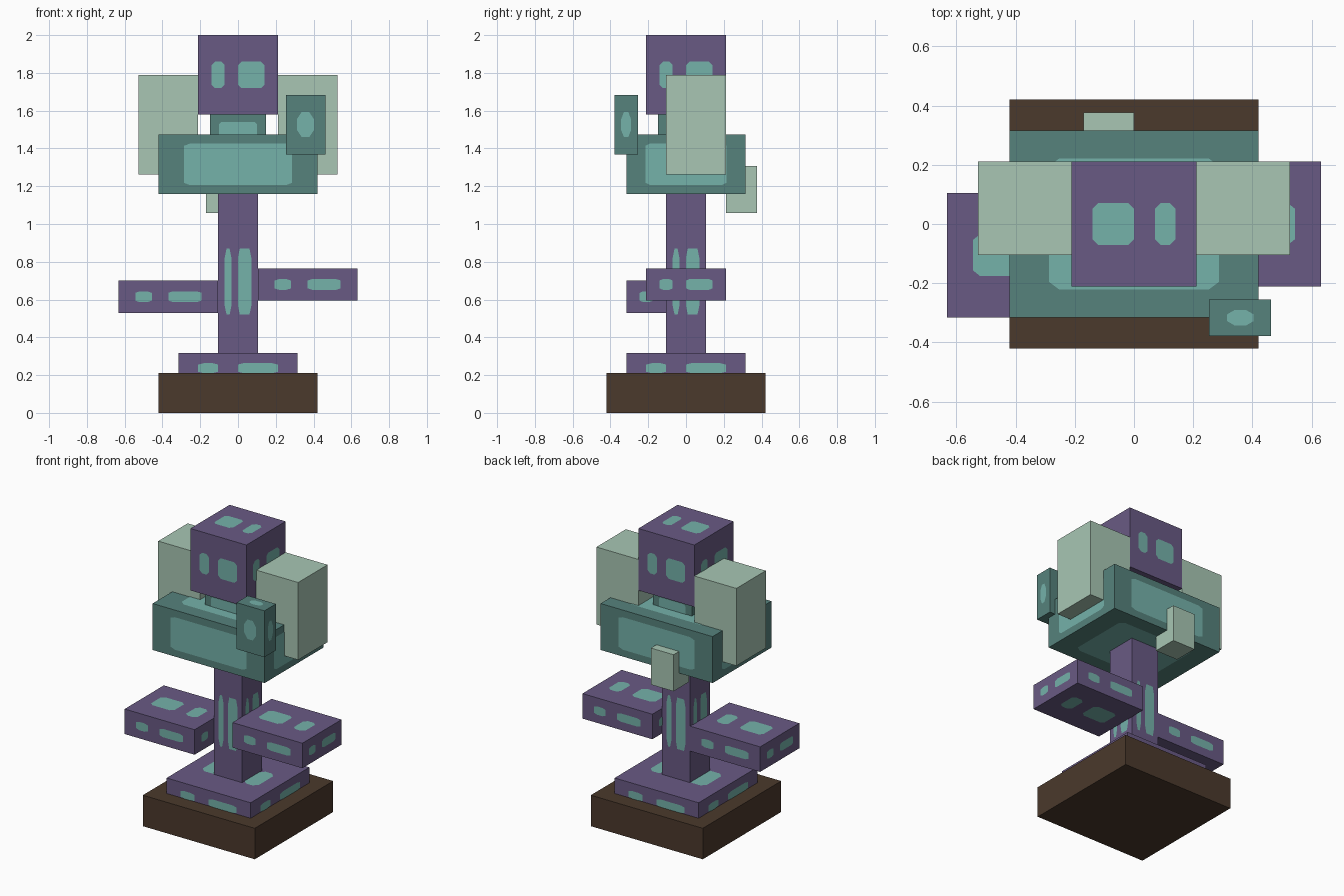
import bpy, bmesh
from mathutils import Vector

if "Cube" in bpy.data.objects:
    bpy.data.objects.remove(bpy.data.objects["Cube"])

U = 2 / 38  # block unit


def material(name, rgb):
    m = bpy.data.materials.new(name)
    m.diffuse_color = (*rgb, 1)
    m.use_nodes = True
    m.node_tree.nodes["Principled BSDF"].inputs["Base Color"].default_value = m.diffuse_color
    return m


PURPLE = material("purple bark", (0.141, 0.102, 0.231))
SPOT = material("light teal", (0.178, 0.445, 0.402))
TEAL = material("dark teal", (0.093, 0.223, 0.202))
PALE = material("pale green", (0.392, 0.565, 0.456))
BROWN = material("dark soil", (0.070, 0.041, 0.025))

# Right-hand and up directions of each side, seen from outside
X, Y, Z = Vector((1, 0, 0)), Vector((0, 1, 0)), Vector((0, 0, 1))
SIDES = [(X, Z), (Y, Z), (-X, Z), (-Y, Z), (-X, -Y), (-X, Y)]

# Spot patterns as fractions of a side: u0, u1, v0, v1, corner cut
TWO_SPOTS = [(1/6, 1/3, 1/3, 2/3, 0.045), (1/2, 5/6, 1/3, 2/3, 0.045)]
PANEL = [(0.16, 0.84, 0.15, 0.85, 0.04)]
DOT = [(0.28, 0.71, 0.29, 0.71, 0.12)]


def block(name, lo, hi, mat, spots=()):
    """Box between two corners, with cut-corner spots on all six sides."""
    lo, hi = Vector(lo), Vector(hi)
    mid, half = (lo + hi) / 2, (hi - lo) / 2
    bm = bmesh.new()
    bmesh.ops.create_cube(bm, size=2)
    for v in bm.verts:
        v.co = mid + v.co * half
    for u, v in SIDES:
        n = u.cross(v)
        for u0, u1, v0, v1, c in spots:
            outline = [(u0 + c, v0), (u1 - c, v0), (u1, v0 + c), (u1, v1 - c),
                       (u1 - c, v1), (u0 + c, v1), (u0, v1 - c), (u0, v0 + c)]
            pts = [mid + half * (u * (2*a - 1) + v * (2*b - 1) + n) + n * 0.002
                   for a, b in outline]
            bm.faces.new([bm.verts.new(p) for p in pts]).material_index = 1
    me = bpy.data.meshes.new(name)
    bm.to_mesh(me)
    bm.free()
    me.materials.append(mat)
    if spots:
        me.materials.append(SPOT)
    ob = bpy.data.objects.new(name, me)
    bpy.context.collection.objects.link(ob)
    return ob


# Base and trunk
block("soil_base", (-8*U, -8*U, 0), (8*U, 8*U, 4*U), BROWN)
block("root_slab", (-6*U, -6*U, 3*U), (6*U, 6*U, 6*U), PURPLE, TWO_SPOTS)
block("trunk", (-2*U, -2*U, 0.17), (2*U, 2*U, 1.22), PURPLE, TWO_SPOTS)

# Low side shelves
block("left_shelf", (-12*U, -6*U, 0.53), (-2*U, 2*U, 0.70), PURPLE, TWO_SPOTS)
block("right_shelf", (2*U, -4*U, 0.595), (12*U, 4*U, 0.765), PURPLE, TWO_SPOTS)

# Crown
block("crown_block", (-8*U, -6*U, 22*U), (8*U, 6*U, 28*U), TEAL, PANEL)
block("neck", (-0.147, -0.147, 25*U), (0.147, 0.147, 30*U), TEAL, PANEL)
block("top_cube", (-4*U, -4*U, 30*U), (4*U, 4*U, 2), PURPLE, TWO_SPOTS)
block("front_bud", (0.253, -0.378, 26*U), (0.463, -0.255, 32*U), TEAL, DOT)

# Pale growths
for side, x in (("left", -10*U), ("right", 4*U)):
    block(side + "_growth", (x, -2*U, 24*U), (x + 6*U, 4*U, 34*U), PALE)
block("back_growth", (-0.17, 4*U, 1.058), (0, 0.377, 1.307), PALE)
